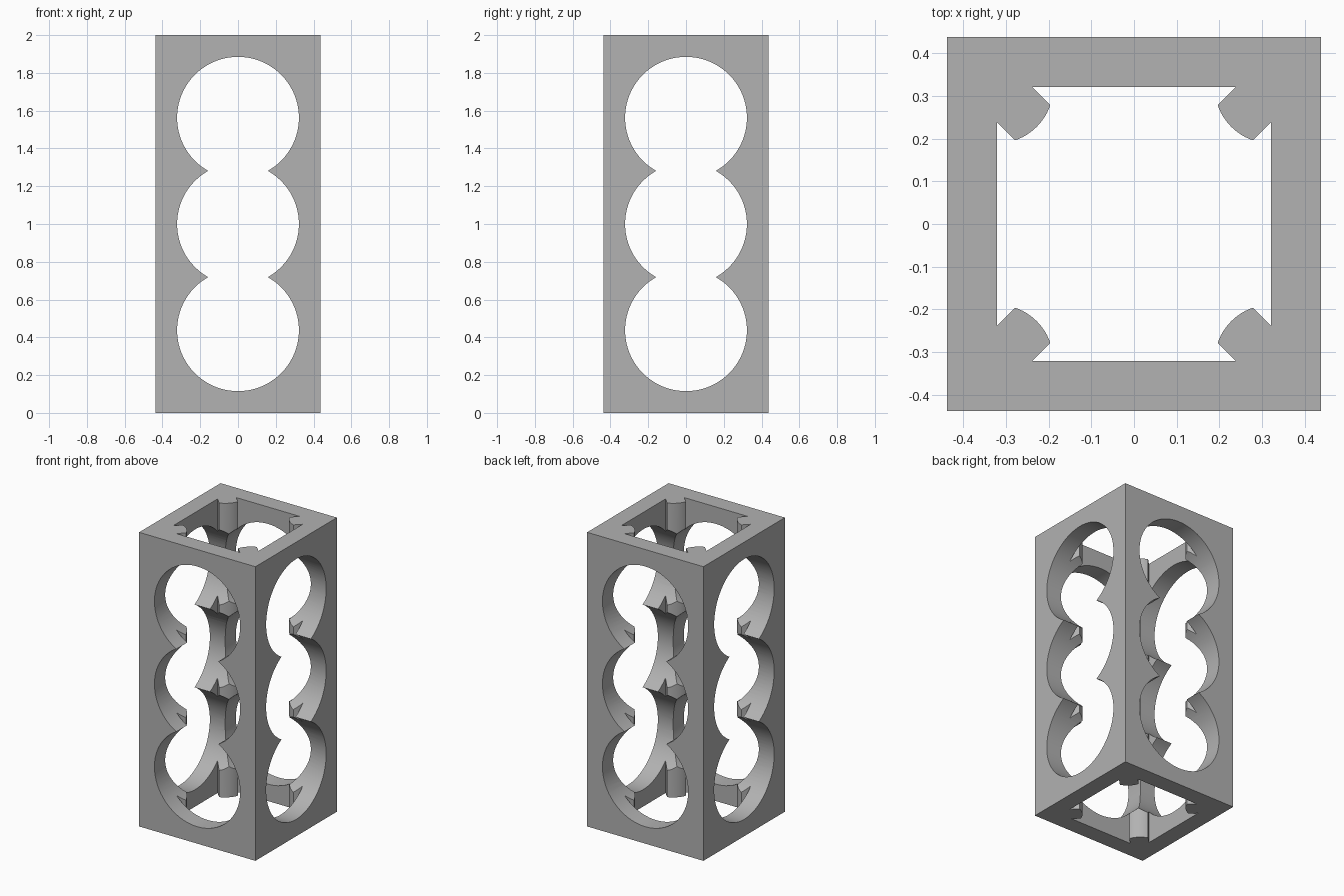
import bpy, bmesh
from math import sin, cos, asin, pi, sqrt
from mathutils import Matrix, Vector

cube = bpy.data.objects.get("Cube")
if cube:
    bpy.data.objects.remove(cube, do_unlink=True)

HALF = 0.4375       # outer half width
INNER = 0.321       # half width of the vertical shaft
HOLE_R = 0.3225     # side hole radius
SPACING = 0.5625    # distance between side holes
POST_R = 0.132      # rounded tip of the corner posts
POST_W = 0.0585     # half width of the corner posts

grey = bpy.data.materials.new("plain grey")
grey.use_nodes = True
colour = (0.445, 0.445, 0.445, 1)
grey.diffuse_color = colour
grey.node_tree.nodes["Principled BSDF"].inputs["Base Color"].default_value = colour


def make_object(name, bm):
    bmesh.ops.recalc_face_normals(bm, faces=bm.faces)
    mesh = bpy.data.meshes.new(name)
    bm.to_mesh(mesh)
    bm.free()
    mesh.materials.append(grey)
    obj = bpy.data.objects.new(name, mesh)
    bpy.context.collection.objects.link(obj)
    return obj


def cut(target, cutter):
    cutter.hide_render = True
    mod = target.modifiers.new("cut", "BOOLEAN")
    mod.operation = "DIFFERENCE"
    mod.solver = "EXACT"
    mod.object = cutter
    bpy.context.view_layer.objects.active = target
    bpy.ops.object.modifier_apply(modifier=mod.name)
    bpy.data.objects.remove(cutter, do_unlink=True)


# Solid block
bm = bmesh.new()
bmesh.ops.create_cube(bm, size=1)
bmesh.ops.transform(bm, verts=bm.verts, matrix=Matrix.Translation((0, 0, 1))
                    @ Matrix.Diagonal((2 * HALF, 2 * HALF, 2, 1)))
frame = make_object("tower_frame", bm)

# Vertical shaft, leaving a round-tipped post in each corner
neck = INNER - sqrt(2) * POST_W
spread = asin(POST_W / POST_R)
corner = [(INNER, neck)]
for i in range(13):
    a = 1.25 * pi + spread * (1 - i / 6)
    corner.append((INNER + POST_R * cos(a), INNER + POST_R * sin(a)))
corner.append((neck, INNER))
# Arc order must run from the right-hand neck to the upper neck
corner[1:-1] = sorted(corner[1:-1], key=lambda p: p[1])

bm = bmesh.new()
ring = []
for k in range(4):
    turn = Matrix.Rotation(k * pi / 2, 3, "Z")
    ring += [bm.verts.new(turn @ Vector((x, y, -0.1))) for x, y in corner]
face = bm.faces.new(ring)
top = bmesh.ops.extrude_face_region(bm, geom=[face])["geom"]
bmesh.ops.translate(bm, vec=(0, 0, 2.2),
                    verts=[v for v in top if isinstance(v, bmesh.types.BMVert)])
cut(frame, make_object("shaft_cutter", bm))

# Three overlapping round holes through each pair of sides
for axis in "XY":
    for i in (-1, 0, 1):
        bm = bmesh.new()
        bmesh.ops.create_cone(bm, cap_ends=True, segments=80, radius1=HOLE_R,
                              radius2=HOLE_R, depth=1.2)
        bmesh.ops.transform(bm, verts=bm.verts,
                            matrix=Matrix.Translation((0, 0, 1 + i * SPACING))
                            @ Matrix.Rotation(pi / 2, 4, axis))
        cut(frame, make_object("hole_cutter", bm))

# Smooth curved walls, crisp edges
bpy.ops.object.select_all(action="DESELECT")
frame.select_set(True)
bpy.context.view_layer.objects.active = frame
bpy.ops.object.shade_smooth_by_angle(angle=pi / 6)
